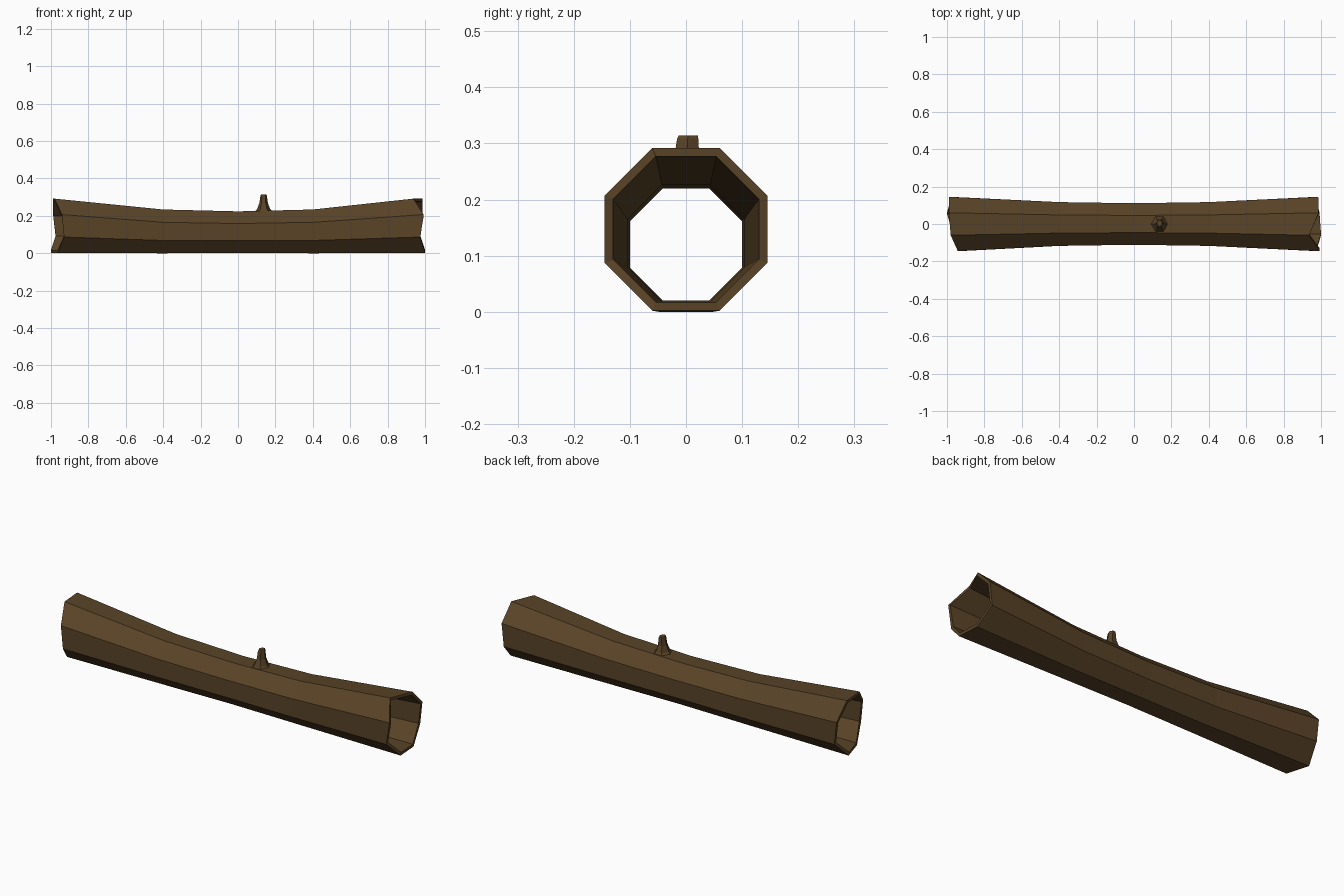
import bpy, bmesh, math

if "Cube" in bpy.data.objects:
    bpy.data.objects.remove(bpy.data.objects["Cube"])

bark = bpy.data.materials.new("bark brown")
bark.diffuse_color = (0.10, 0.056, 0.020, 1)
bark.use_nodes = True
bark.node_tree.nodes["Principled BSDF"].inputs["Base Color"].default_value = bark.diffuse_color


def finish(name, bm):
    bmesh.ops.recalc_face_normals(bm, faces=bm.faces)
    me = bpy.data.meshes.new(name)
    bm.to_mesh(me)
    bm.free()
    me.materials.append(bark)
    ob = bpy.data.objects.new(name, me)
    bpy.context.collection.objects.link(ob)
    return ob


def bridge(bm, a, b):
    n = len(a)
    for i in range(n):
        j = (i + 1) % n
        bm.faces.new((a[i], a[j], b[j], b[i]))


def octagon(bm, xs, apothem, cz):
    """Flat-sided octagon around the x axis, starting at back lower corner."""
    r = apothem / math.cos(math.pi / 8)
    ring = []
    for i in range(8):
        a = math.radians(-22.5 + 45 * i)
        ring.append(bm.verts.new((xs[i], r * math.cos(a), cz + r * math.sin(a))))
    return ring


# Hollow log: uneven broken ends (x per corner), slim waist
left = [-0.975, -0.988, -0.99, -0.98, -0.942, -0.93, -0.965, -1.0]
right = [0.972, 0.985, 0.987, 0.937, 0.993, 0.975, 1.0, 0.992]
stations = [left, [-0.4] * 8, [0.0] * 8, [0.4] * 8, right]
outer_size = [(0.145, 0.147), (0.117, 0.117), (0.111, 0.113), (0.117, 0.117), (0.145, 0.147)]
inner_size = [(0.130, 0.147), (0.104, 0.122), (0.100, 0.120), (0.104, 0.122), (0.130, 0.147)]

bm = bmesh.new()
outer = [octagon(bm, xs, *s) for xs, s in zip(stations, outer_size)]
inner = [octagon(bm, xs, *s) for xs, s in zip(stations, inner_size)]
for skin in (outer, inner):
    for a, b in zip(skin, skin[1:]):
        bridge(bm, a, b)
bridge(bm, outer[0], inner[0])     # broken rims
bridge(bm, outer[-1], inner[-1])
finish("hollow_log", bm)

# Branch stub: flared six-sided stem with a slightly sunken tip
bm = bmesh.new()
rings = []
for z, rx, ry, cy in [(0.222, 0.049, 0.044, 0.0), (0.236, 0.035, 0.034, 0.0),
                      (0.268, 0.023, 0.023, 0.001), (0.308, 0.017, 0.019, 0.003),
                      (0.314, 0.014, 0.017, 0.004)]:
    rings.append([bm.verts.new((0.137 + rx * math.cos(math.radians(60 * i)),
                                cy + ry * math.sin(math.radians(60 * i)) / 0.866, z))
                  for i in range(6)])
for a, b in zip(rings, rings[1:]):
    bridge(bm, a, b)
bm.faces.new(rings[-1])
finish("branch_stub", bm)
